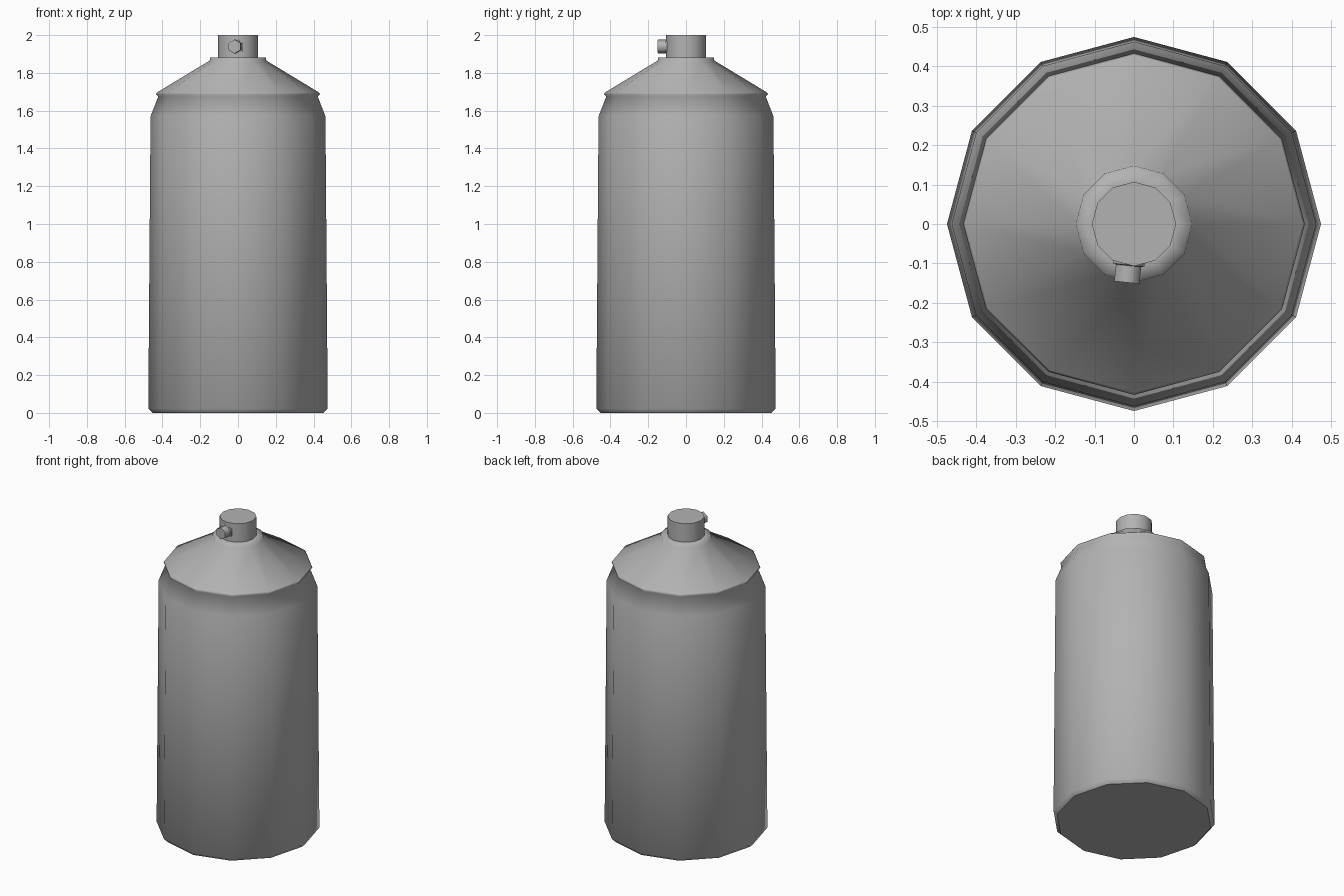
import bpy, bmesh, math
from mathutils import Matrix

if "Cube" in bpy.data.objects:
    bpy.data.objects.remove(bpy.data.objects["Cube"])

# Mid grey paint shared by all parts
grey = bpy.data.materials.new("grey_paint")
grey.diffuse_color = (0.45, 0.45, 0.45, 1)
grey.use_nodes = True
grey.node_tree.nodes["Principled BSDF"].inputs["Base Color"].default_value = grey.diffuse_color


def lathe(name, profile, sides, matrix=Matrix(), angle=40):
    """Revolve (radius, height) points around z and cap both ends sharply."""
    bm = bmesh.new()
    rings = []
    for r, z in profile:
        rings.append([bm.verts.new((r * math.cos(2 * math.pi * i / sides),
                                    r * math.sin(2 * math.pi * i / sides), z))
                      for i in range(sides)])
    for a, b in zip(rings, rings[1:]):
        for i in range(sides):
            j = (i + 1) % sides
            bm.faces.new((a[i], a[j], b[j], b[i]))
    caps = [bm.faces.new(rings[0][::-1]), bm.faces.new(rings[-1])]
    bm.transform(matrix)
    bmesh.ops.recalc_face_normals(bm, faces=bm.faces[:])
    # Smooth shading with sharp creases and sharp cap borders
    for f in bm.faces:
        f.smooth = True
    for e in bm.edges:
        e.smooth = e.calc_face_angle() < math.radians(angle)
    for cap in caps:
        for e in cap.edges:
            e.smooth = False
    mesh = bpy.data.meshes.new(name)
    bm.to_mesh(mesh)
    bm.free()
    mesh.materials.append(grey)
    obj = bpy.data.objects.new(name, mesh)
    bpy.context.collection.objects.link(obj)
    return obj


# Can body, tapering slightly, with a chamfered foot and a shoulder,
# then the overhanging rim, conical dome and collar
lathe("can_body", [(0.453, 0), (0.475, 0.022), (0.463, 1.57), (0.422, 1.675),
                   (0.434, 1.688), (0.428, 1.697), (0.15, 1.865),
                   (0.148, 1.882), (0.105, 1.882)], 12, angle=100)

# Spray button
lathe("spray_button", [(0.107, 1.87), (0.107, 2.0)], 12)

# Hexagonal nozzle with a base flange, turned slightly off the front axis
place = (Matrix.Translation((-0.011, -0.08, 1.94))
         @ Matrix.Rotation(math.radians(-6), 4, 'Z')
         @ Matrix.Rotation(math.radians(90), 4, 'X')
         @ Matrix.Rotation(math.radians(30), 4, 'Z'))
lathe("nozzle", [(0.046, 0), (0.046, 0.024), (0.037, 0.026), (0.037, 0.069)],
      6, place, angle=65)
